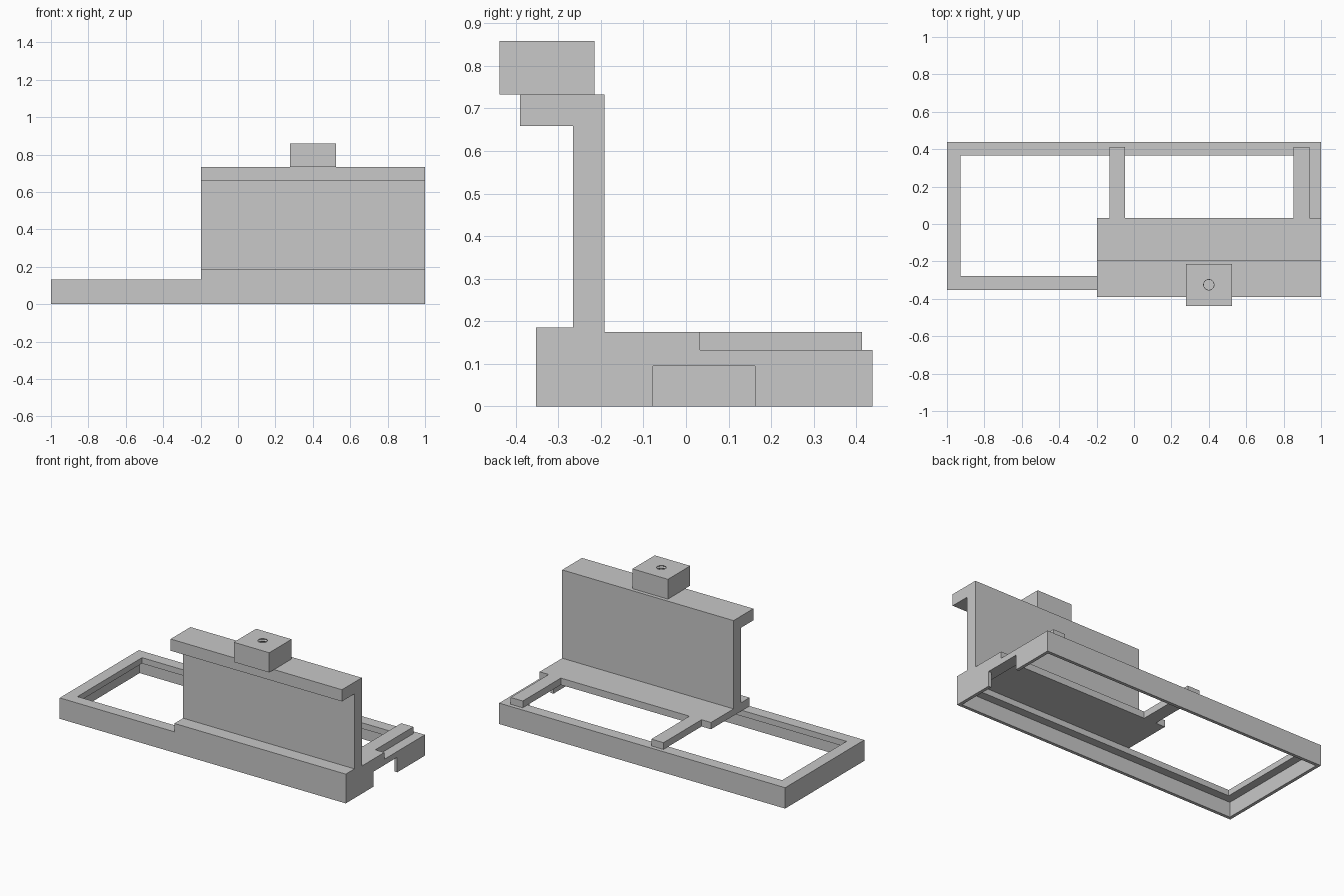
import bpy, bmesh, math

if "Cube" in bpy.data.objects:
    bpy.data.objects.remove(bpy.data.objects["Cube"])

grey = bpy.data.materials.new("light grey")
grey.diffuse_color = (0.58, 0.58, 0.58, 1)
grey.use_nodes = True
grey.node_tree.nodes["Principled BSDF"].inputs["Base Color"].default_value = grey.diffuse_color


def finish(name, bm):
    bmesh.ops.recalc_face_normals(bm, faces=bm.faces)
    mesh = bpy.data.meshes.new(name)
    bm.to_mesh(mesh)
    bm.free()
    mesh.materials.append(grey)
    ob = bpy.data.objects.new(name, mesh)
    bpy.context.collection.objects.link(ob)
    return ob


def rect(x0, x1, y0, y1, z):
    return [(x0, y0, z), (x1, y0, z), (x1, y1, z), (x0, y1, z)]


def loft(name, loops, closed=False):
    """Join equal-sized loops; capped at both ends, or closed into a ring."""
    bm = bmesh.new()
    rows = [[bm.verts.new(p) for p in loop] for loop in loops]
    n = len(rows[0])
    pairs = list(zip(rows, rows[1:])) + ([(rows[-1], rows[0])] if closed else [])
    for a, b in pairs:
        for i in range(n):
            j = (i + 1) % n
            bm.faces.new((a[i], a[j], b[j], b[i]))
    if not closed:
        bm.faces.new(rows[0])
        bm.faces.new(rows[-1])
    return finish(name, bm)


def box(name, x0, x1, y0, y1, z0, z1):
    return loft(name, [rect(x0, x1, y0, y1, z0), rect(x0, x1, y0, y1, z1)])


def cut(ob, cutter):
    cutter.hide_render = True
    cutter.hide_viewport = True
    mod = ob.modifiers.new("cut", 'BOOLEAN')
    mod.operation = 'DIFFERENCE'
    mod.solver = 'EXACT'
    mod.object = cutter


# Base frame: thin outer wall with a wider lip along its top
TOP, LEDGE, FRONT = 0.132, 0.095, -0.352


def inset(d, z):
    return rect(-1 + d, 1 - d, FRONT + d, 0.438 - d, z)


frame = loft("base_frame", [inset(0, 0), inset(0, TOP), inset(0.073, TOP),
                            inset(0.073, LEDGE), inset(0.02, LEDGE), inset(0.02, 0)],
             closed=True)
# Notch through the right-hand wall, below the lip
cut(frame, box("notch_cutter", 0.95, 1.1, -0.077, 0.162, -0.1, LEDGE))

# Bracket: plate, front ledge, upright wall and top flange in one profile
profile = [(FRONT, TOP), (0.033, TOP), (0.033, 0.175), (-0.192, 0.175),
           (-0.192, 0.733), (-0.39, 0.733), (-0.39, 0.659), (-0.265, 0.659),
           (-0.265, 0.185), (FRONT, 0.185)]
loft("upright_bracket", [[(x, y, z) for y, z in profile] for x in (-0.198, 1.0)])

# Arms reaching back over the opening
for side, x in (("left", -0.132), ("right", 0.852)):
    box(side + "_arm", x, x + 0.085, 0.033, 0.413, TOP, 0.175)

# Mounting block with a round, ridged hole
block = box("mounting_block", 0.277, 0.525, -0.438, -0.215, 0.733, 0.858)


def circle(r, z):
    return [(0.4 + r * math.cos(a * math.tau / 24),
             -0.325 + r * math.sin(a * math.tau / 24), z) for a in range(24)]


cut(block, loft("hole_cutter", [circle(0.027 if i % 2 else 0.033, 0.739 + 0.008 * i)
                                for i in range(17)]))
